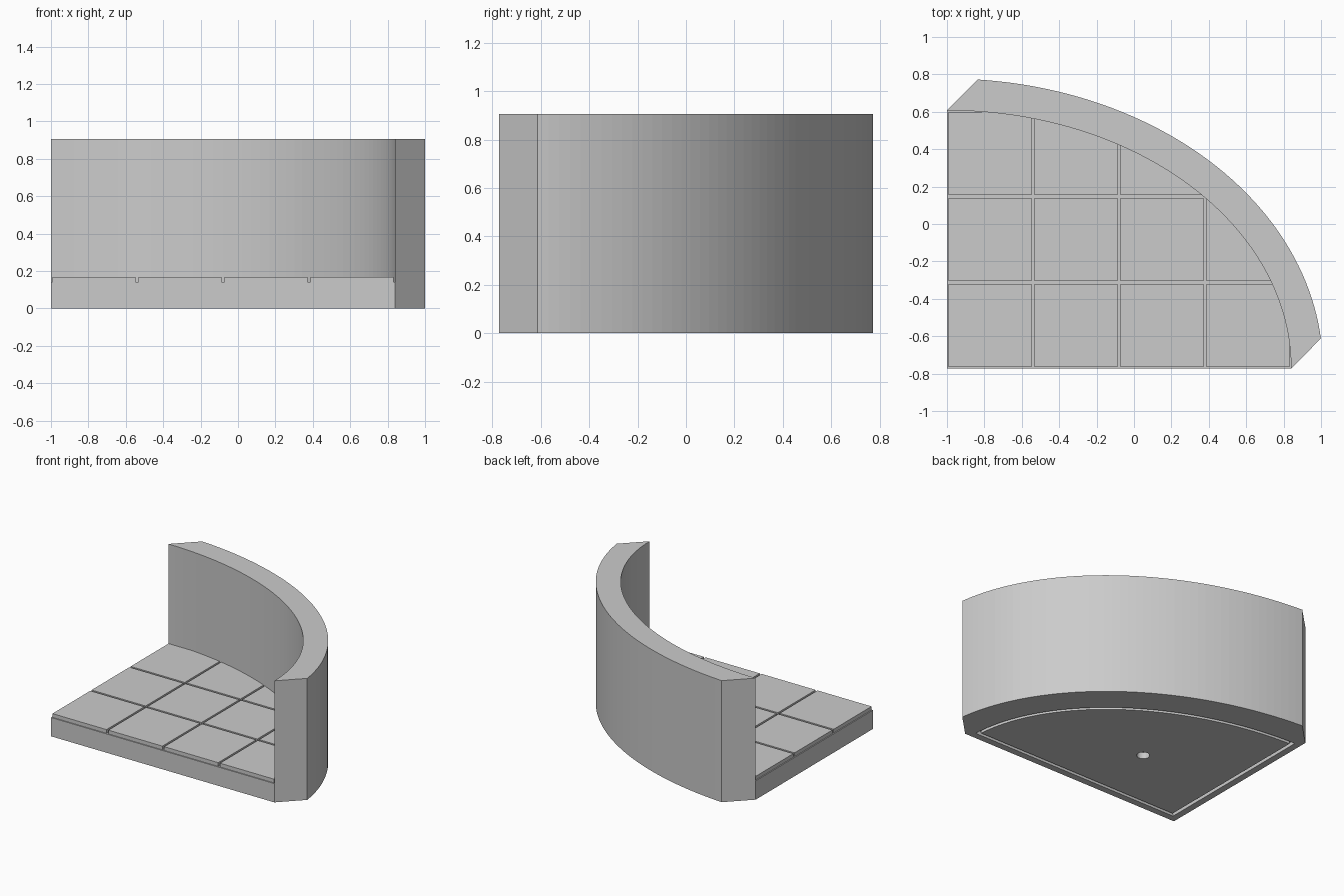
import bpy, bmesh
from math import sin, cos, asin, acos, pi

if "Cube" in bpy.data.objects:
    bpy.data.objects.remove(bpy.data.objects["Cube"], do_unlink=True)

CX, CY = -1.0, -0.7725        # corner of the quarter ellipse
RX, RY = 1.84, 1.38           # inner radii
THICK = 0.17                  # wall thickness
HEIGHT, FLOOR, TILE_TOP = 0.905, 0.14, 0.168
PITCH, GAP = 0.46, 0.0075     # tile spacing and half joint width
STEPS = 48

grey = bpy.data.materials.new("light_grey")
grey.use_nodes = True
grey.diffuse_color = (0.6, 0.6, 0.6, 1)
grey.node_tree.nodes["Principled BSDF"].inputs["Base Color"].default_value = (0.6, 0.6, 0.6, 1)


def arc(offset, inset_y, inset_x):
    """Points on the offset ellipse, trimmed at a distance from each axis."""
    a, b = RX + offset, RY + offset
    t0, t1 = asin(inset_y / b), acos(inset_x / a)
    ts = [t0 + (t1 - t0) * i / STEPS for i in range(STEPS + 1)]
    return [(CX + a * cos(t), CY + b * sin(t)) for t in ts]


def sector(inset):
    return arc(-inset, inset, inset) + [(CX + inset, CY + inset)]


def finish(name, bm):
    bmesh.ops.recalc_face_normals(bm, faces=bm.faces)
    mesh = bpy.data.meshes.new(name)
    bm.to_mesh(mesh)
    bm.free()
    mesh.materials.append(grey)
    obj = bpy.data.objects.new(name, mesh)
    bpy.context.collection.objects.link(obj)
    return obj


def raise_faces(bm, height):
    new = bmesh.ops.extrude_face_region(bm, geom=bm.faces[:])["geom"]
    verts = [v for v in new if isinstance(v, bmesh.types.BMVert)]
    bmesh.ops.translate(bm, verts=verts, vec=(0, 0, height))


def flat_face(bm, loop, z):
    return bm.faces.new([bm.verts.new((x, y, z)) for x, y in loop])


def band(name, outer, inner, z0, z1, closed):
    """Solid strip between two outlines with matching points."""
    bm = bmesh.new()
    o = [bm.verts.new((x, y, z0)) for x, y in outer]
    i = [bm.verts.new((x, y, z0)) for x, y in inner]
    n = len(o)
    for k in range(n if closed else n - 1):
        m = (k + 1) % n
        bm.faces.new((o[k], o[m], i[m], i[k]))
    raise_faces(bm, z1 - z0)
    return finish(name, bm)


# Curved wall with mitred ends
band("curved_wall", arc(THICK, 0.16, 0.165), arc(0, 0, 0), 0, HEIGHT, False)

# Floor slab
bm = bmesh.new()
flat_face(bm, sector(0), 0)
raise_faces(bm, FLOOR)
slab = finish("floor_slab", bm)

# Underside channel and drain recess
channel = band("channel_cutter", sector(0.05), sector(0.075), -0.05, 0.03, True)
bm = bmesh.new()
circle = [(-0.27 + 0.044 * cos(2 * pi * k / 32), -0.225 + 0.044 * sin(2 * pi * k / 32))
          for k in range(32)]
flat_face(bm, circle, -0.05)
raise_faces(bm, 0.1)
recess = finish("recess_cutter", bm)
for cutter in (channel, recess):
    cut = slab.modifiers.new(cutter.name, "BOOLEAN")
    cut.operation = "DIFFERENCE"
    cut.solver = "EXACT"
    cut.object = cutter
    cutter.hide_render = True
    cutter.hide_viewport = True

# Square tiles trimmed by the curved edge
for col in range(4):
    for row in range(3):
        x0, y0 = CX + col * PITCH + GAP, CY + row * PITCH + GAP
        x1, y1 = x0 + PITCH - 2 * GAP, y0 + PITCH - 2 * GAP
        bm = bmesh.new()
        flat_face(bm, sector(0), FLOOR)
        for co, no in (((x0, 0, 0), (-1, 0, 0)), ((x1, 0, 0), (1, 0, 0)),
                       ((0, y0, 0), (0, -1, 0)), ((0, y1, 0), (0, 1, 0))):
            geom = bm.verts[:] + bm.edges[:] + bm.faces[:]
            bmesh.ops.bisect_plane(bm, geom=geom, plane_co=co, plane_no=no, clear_outer=True)
        if not bm.faces:
            bm.free()
            continue
        raise_faces(bm, TILE_TOP - FLOOR)
        finish(f"floor_tile_{col + 1}_{row + 1}", bm)
